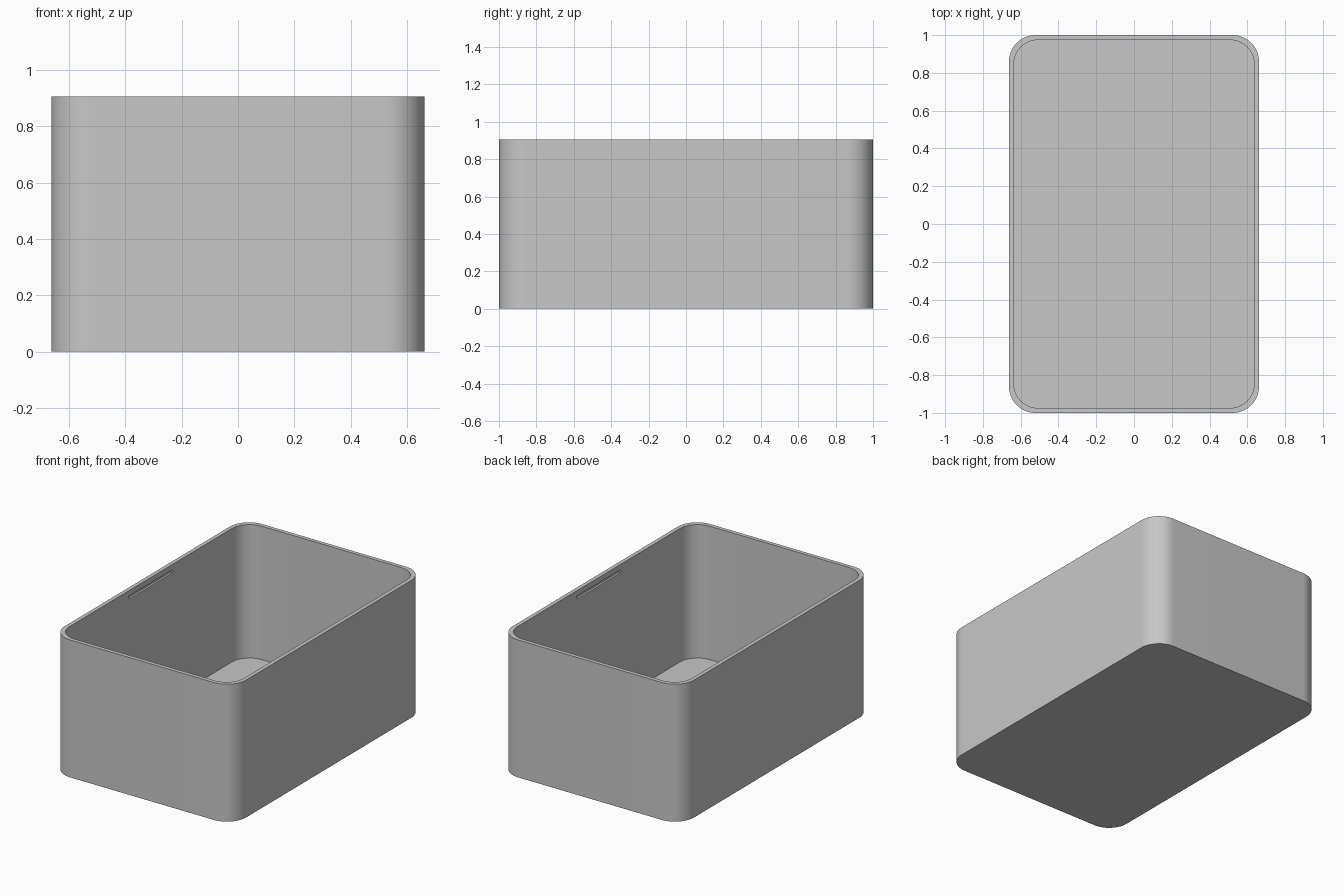
import bpy, bmesh, math

old = bpy.data.objects.get("Cube")
if old:
    bpy.data.objects.remove(old, do_unlink=True)

WIDTH, LENGTH, HEIGHT = 1.324, 2.0, 0.906
WALL, RADIUS, STEPS = 0.026, 0.14, 16

grey = bpy.data.materials.new("plain grey")
grey.use_nodes = True
colour = (0.58, 0.58, 0.58, 1)
grey.diffuse_color = colour
grey.node_tree.nodes["Principled BSDF"].inputs["Base Color"].default_value = colour


def rounded_rect(w, l, r):
    """Counter-clockwise outline of a rectangle with round corners."""
    points = []
    for i, (sx, sy) in enumerate([(1, 1), (-1, 1), (-1, -1), (1, -1)]):
        for k in range(STEPS + 1):
            a = (i + k / STEPS) * math.pi / 2
            points.append((sx * (w / 2 - r) + r * math.cos(a),
                           sy * (l / 2 - r) + r * math.sin(a)))
    return points


def add_object(name, bm):
    bmesh.ops.recalc_face_normals(bm, faces=bm.faces)
    mesh = bpy.data.meshes.new(name)
    bm.to_mesh(mesh)
    bm.free()
    mesh.materials.append(grey)
    obj = bpy.data.objects.new(name, mesh)
    bpy.context.collection.objects.link(obj)
    return obj


# Open box: outer wall, flat rim, inner wall and floor
outer = rounded_rect(WIDTH, LENGTH, RADIUS)
inner = rounded_rect(WIDTH - 2 * WALL, LENGTH - 2 * WALL, RADIUS - WALL / 2)
bm = bmesh.new()
levels = [(outer, 0), (outer, HEIGHT), (inner, HEIGHT), (inner, WALL)]
rings = [[bm.verts.new((x, y, z)) for x, y in line] for line, z in levels]
for low, high in zip(rings, rings[1:]):
    for i in range(len(low)):
        j = (i + 1) % len(low)
        bm.faces.new((low[i], low[j], high[j], high[i]))
bm.faces.new(rings[0][::-1])
bm.faces.new(rings[-1])
box = add_object("open_box", bm)

# Shallow latch grooves inside both long walls, just below the rim
bm = bmesh.new()
for side in (-1, 1):
    cube = bmesh.ops.create_cube(bm, size=1)["verts"]
    bmesh.ops.scale(bm, verts=cube, vec=(0.026, 0.45, 0.02))
    bmesh.ops.translate(bm, verts=cube,
                        vec=(side * (WIDTH / 2 - WALL), 0, HEIGHT - 0.045))
cutter = add_object("groove_cutter", bm)
cut = box.modifiers.new("latch grooves", 'BOOLEAN')
cut.operation = 'DIFFERENCE'
cut.solver = 'EXACT'
cut.object = cutter

# Apply the cut so the helper can go
bpy.ops.object.select_all(action='DESELECT')
box.select_set(True)
bpy.context.view_layer.objects.active = box
bpy.ops.object.modifier_apply(modifier=cut.name)
bpy.data.objects.remove(cutter, do_unlink=True)
bpy.ops.object.shade_smooth_by_angle(angle=math.radians(30))
